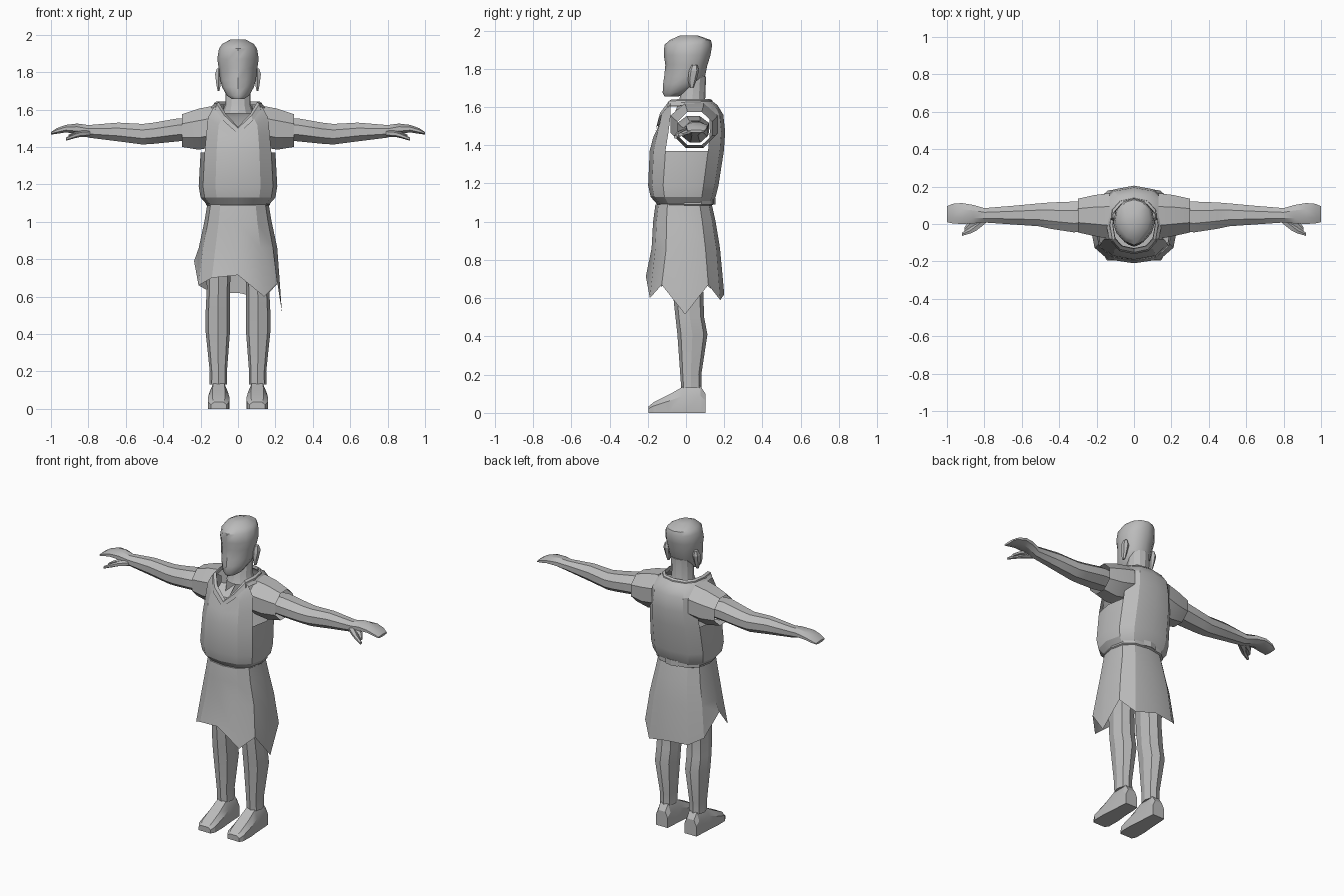
import bpy, bmesh, math
from mathutils import Vector

cube = bpy.data.objects.get("Cube")
if cube:
    bpy.data.objects.remove(cube)

grey = bpy.data.materials.new("plain grey")
grey.use_nodes = True
grey.diffuse_color = (0.5, 0.5, 0.5, 1)
grey.node_tree.nodes["Principled BSDF"].inputs["Base Color"].default_value = (0.5, 0.5, 0.5, 1)


def power(v, e):
    return math.copysign(abs(v) ** e, v)


def level(z, half, front, back, cx=0, n=12, e=0.8, e_front=None, sag=0):
    """Horizontal rounded section; point 0 is the centre front, then towards +x."""
    mid, depth, pts = (front + back) / 2, (back - front) / 2, []
    for i in range(n):
        a = 2 * math.pi * i / n - math.pi / 2
        c, s = math.cos(a), math.sin(a)
        k = e_front if e_front and s < 0 else e
        dip = sag * max(0, -s) ** 5
        pts.append(Vector((cx + half * power(c, k), mid + depth * power(s, k), z - dip)))
    return pts


def upright(x, y0, y1, z0, z1, n=8):
    """Section across a limb that runs along x."""
    pts = []
    for i in range(n):
        a = 2 * math.pi * (i + 0.5) / n
        pts.append(Vector((x, (y0 + y1) / 2 + (y1 - y0) / 1.85 * math.cos(a),
                           (z0 + z1) / 2 + (z1 - z0) / 1.85 * math.sin(a))))
    return pts


def loft(name, rings, caps=(True, True), mirror=False, cut=None, angle=25):
    bm = bmesh.new()
    loops = [[bm.verts.new(p) for p in r] for r in rings]
    n = len(rings[0])
    for a, b in zip(loops, loops[1:]):
        for i in range(n):
            j = (i + 1) % n
            bm.faces.new((a[i], a[j], b[j], b[i]))
    for cap, loop in zip(caps, (loops[0][::-1], loops[-1])):
        if cap:
            bm.faces.new(loop)
    if cut:
        holes = [f for f in bm.faces if cut(f.calc_center_median())]
        bmesh.ops.delete(bm, geom=holes, context='FACES')
    bmesh.ops.recalc_face_normals(bm, faces=bm.faces)
    # Open shells need their winding checked against the axis
    bm.normal_update()
    mid = sum((v.co for v in bm.verts), Vector()) / len(bm.verts)
    if sum(f.normal.dot(f.calc_center_median() - mid) for f in bm.faces) < 0:
        bmesh.ops.reverse_faces(bm, faces=bm.faces)
    sides = ((1, "left_"), (-1, "right_")) if mirror else ((1, ""),)
    for sign, prefix in sides:
        side = bm.copy()
        if sign < 0:
            bmesh.ops.scale(side, vec=(-1, 1, 1), verts=side.verts)
            bmesh.ops.reverse_faces(side, faces=side.faces)
        mesh = bpy.data.meshes.new(prefix + name)
        side.to_mesh(mesh)
        side.free()
        mesh.materials.append(grey)
        ob = bpy.data.objects.new(prefix + name, mesh)
        bpy.context.collection.objects.link(ob)
        bpy.ops.object.select_all(action='DESELECT')
        ob.select_set(True)
        bpy.context.view_layer.objects.active = ob
        bpy.ops.object.shade_smooth_by_angle(angle=math.radians(angle))
    bm.free()


# Tunic body with V neck and open armholes
neckline = level(1.635, .12, -.14, .13, sag=.135)
tunic = [level(1.09, .165, -.15, .13), level(1.13, .2, -.185, .155),
         level(1.19, .21, -.198, .17), level(1.37, .2, -.19, .198),
         level(1.47, .19, -.172, .205, sag=.03), level(1.56, .18, -.155, .195, sag=.09),
         level(1.61, .15, -.147, .165, sag=.12), neckline]
loft("tunic", tunic, caps=(False, False),
     cut=lambda c: abs(c.x) > .15 and 1.4 < c.z < 1.6)

# Folded collar following the neckline
def offset(grow, lift):
    return [Vector((p.x * grow, .02 + (p.y - .02) * grow, p.z + lift)) for p in neckline]

loft("collar", [offset(.93, -.012), offset(.95, .008), offset(1.07, 0), offset(1.13, -.03)],
     caps=(False, False))

# Cap sleeves, open at both ends
loft("sleeve", [upright(.13, -.08, .165, 1.4, 1.62), upright(.21, -.065, .155, 1.385, 1.605),
                upright(.3, -.045, .135, 1.4, 1.575)], caps=(False, False), mirror=True)

# Belt with a small plate at the back
loft("belt", [level(1.085, .165, -.145, .135), level(1.09, .172, -.15, .145),
              level(1.12, .172, -.15, .145), level(1.125, .165, -.145, .135)])
loft("belt_plate", [level(1.09, .045, .135, .155, n=4, e=.5),
                    level(1.125, .045, .135, .155, n=4, e=.5)])

# Skirt with a ragged hem
hem_heights = (.715, .6, .67, .515, .67, .59, .62, .62, .66, .79, .66, .7)
hem = level(0, .235, -.21, .2, e=.75)
for p, z in zip(hem, hem_heights):
    p.z = z
loft("skirt", [level(1.09, .165, -.16, .135), level(1.0, .18, -.172, .155),
               level(.86, .21, -.18, .178), hem], caps=(True, False))

# Legs and feet
loft("leg", [level(z, h, f, b, cx=c, n=8) for z, h, f, b, c in (
    (.13, .047, -.025, .08, .105), (.2, .046, -.03, .08, .105),
    (.41, .065, -.045, .112, .108), (.5, .066, -.055, .095, .108),
    (.64, .062, -.07, .09, .105), (.9, .068, -.08, .1, .1))], mirror=True)

foot = []
for y, half, top in ((-.195, .042, .035), (-.17, .056, .055), (-.09, .057, .095),
                     (-.02, .05, .135), (.075, .045, .14), (.102, .042, .1)):
    cx = .103
    foot.append([Vector((cx + sx * half, y, z)) for sx, z in
                 ((-1, 0), (1, 0), (1, top * .65), (.6, top), (-.6, top), (-1, top * .65))])
loft("foot", foot, mirror=True)

# Arms tapering into flat hands
loft("arm", [upright(*r) for r in (
    (.2, -.025, .115, 1.44, 1.545), (.32, -.045, .12, 1.43, 1.553),
    (.45, -.025, .115, 1.417, 1.53), (.51, -.012, .11, 1.413, 1.523),
    (.64, -.003, .098, 1.43, 1.53), (.8, .008, .085, 1.45, 1.517),
    (.86, .003, .102, 1.468, 1.525), (.92, 0, .112, 1.478, 1.518),
    (.97, .003, .108, 1.47, 1.5), (1, .01, .095, 1.466, 1.48))], mirror=True)
loft("thumb", [upright(*r, n=6) for r in (
    (.79, .005, .05, 1.455, 1.49), (.84, -.035, .02, 1.455, 1.485),
    (.875, -.052, -.018, 1.447, 1.472), (.92, -.064, -.046, 1.434, 1.45))], mirror=True)
loft("fingers", [upright(*r, n=6) for r in (
    (.84, 0, .04, 1.462, 1.49), (.88, -.022, .02, 1.456, 1.478),
    (.905, -.04, -.015, 1.447, 1.465))], mirror=True)

# Neck and head
loft("neck", [level(z, h, f, b, e=1) for z, h, f, b in (
    (1.58, .085, -.055, .115), (1.63, .067, -.035, .1), (1.76, .068, -.02, .105))],
     caps=(False, True))
loft("head", [level(z, h, f, b, e=.9, e_front=1.15) for z, h, f, b in (
    (1.655, .03, -.112, -.04), (1.675, .06, -.122, .01), (1.72, .085, -.12, .075),
    (1.76, .096, -.114, .1), (1.82, .103, -.108, .112), (1.87, .111, -.116, .128),
    (1.925, .102, -.113, .137), (1.95, .085, -.085, .13), (1.975, .04, -.03, .06))], angle=40)

# Ears
loft("ear", [level(z, h, f, b, cx=.104, n=6) for z, h, f, b in (
    (1.7, .006, .02, .04), (1.74, .014, .01, .055), (1.79, .021, .015, .068),
    (1.82, .01, .03, .06))], mirror=True)
